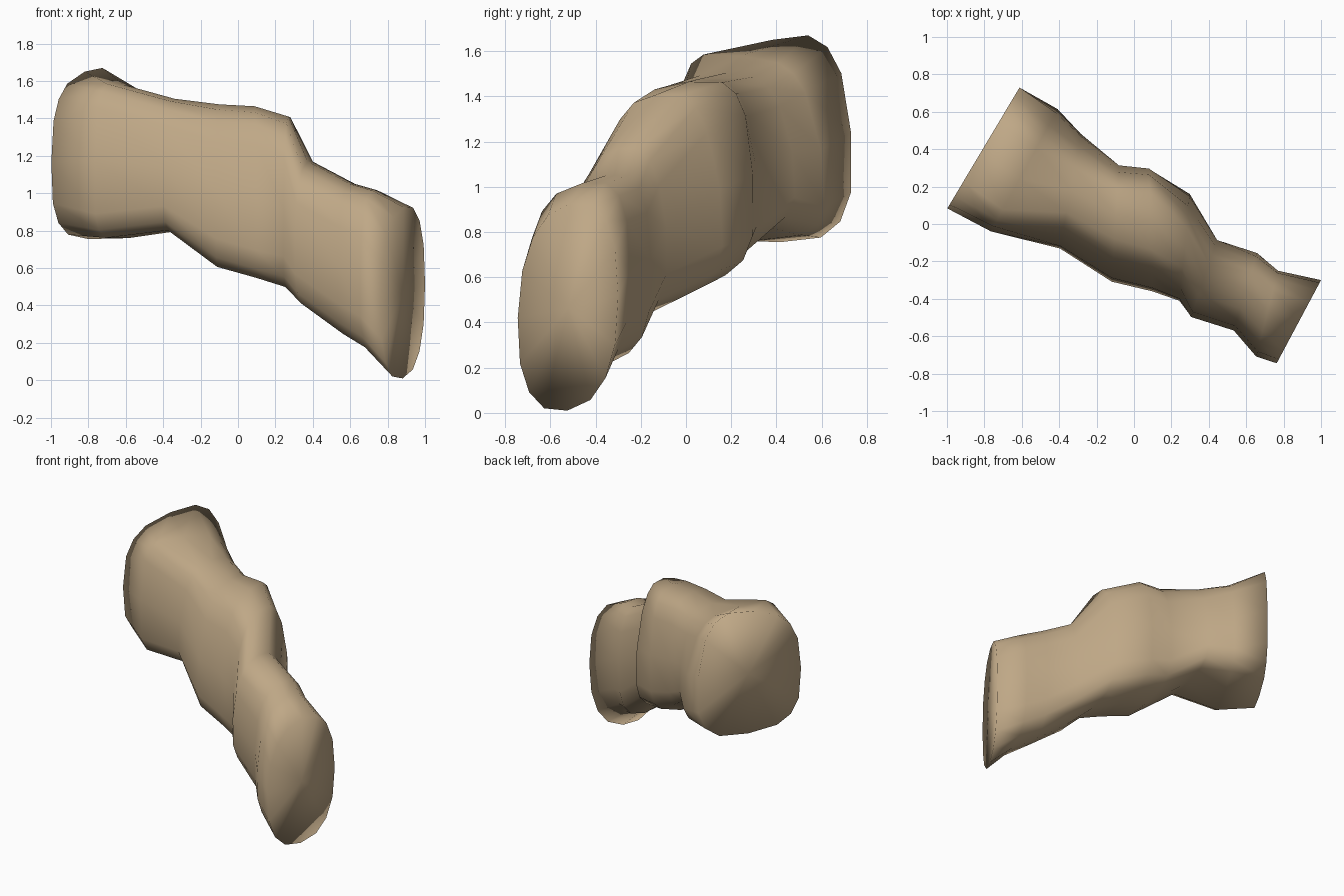
import bpy
import bmesh
import math
from mathutils import Vector

default_cube = bpy.data.objects.get("Cube")
if default_cube:
    bpy.data.objects.remove(default_cube, do_unlink=True)

SIDES = 16

# Cross-sections along the rock: front edge (x, y), back edge (x, y),
# bottom (front, back), top (front, back), roundness, inward lean (front, back)
SECTIONS = [
    ((-1, .08), (-.6, .75), (.76, .75), (1.57, 1.73), .64, (.02, .12)),
    ((-.77, -.05), (-.4, .63), (.74, .78), (1.61, 1.55), .44, (.06, .2)),
    ((-.4, -.15), (-.28, .5), (.78, .81), (1.51, 1.5), .56, (.2, .18)),
    ((-.12, -.33), (-.08, .33), (.57, .65), (1.46, 1.49), .57, (.25, .1)),
    ((.1, -.38), (.08, .31), (.51, .61), (1.44, 1.49), .52, (.22, .08)),
    ((.24, -.43), (.3, .18), (.46, .54), (1.38, 1.44), .6, (.2, .2)),
    ((.3, -.51), (.45, -.07), (.38, .42), (1.13, 1.21), .72, (.12, .15)),
    ((.53, -.58), (.66, -.15), (.22, .25), (1.01, 1.09), .68, (.1, .05)),
    ((.65, -.72), (.77, -.25), (.14, .2), (.97, 1.06), .68, (.1, 0)),
    ((.76, -.75), (1, -.3), (-.03, .05), (.87, .98), .82, (.05, 0)),
]


def rounded(value, power):
    """Push a sine or cosine towards a boxier outline."""
    return math.copysign(abs(value) ** power, value)


def mix(pair, amount):
    return pair[0] + (pair[1] - pair[0]) * amount


def add_ring(bm, front, back, bottom, top, power, lean):
    """Add one upright, rounded cross-section."""
    verts = []
    for i in range(SIDES):
        angle = 2 * math.pi * i / SIDES
        across = (rounded(math.cos(angle), power) + 1) / 2
        up = (rounded(math.sin(angle), power) + 1) / 2
        height = mix((mix(bottom, across), mix(top, across)), up)
        inward = up * up * (lean[0] * (1 - across) - lean[1] * across)
        spot = Vector(front).lerp(Vector(back), across + inward)
        verts.append(bm.verts.new((spot.x, spot.y, max(height, 0))))
    return verts


# Bent rock body, lofted through the sections and closed at both ends
bm = bmesh.new()
rings = [add_ring(bm, *section) for section in SECTIONS]
for first, second in zip(rings, rings[1:]):
    for i in range(SIDES):
        j = (i + 1) % SIDES
        bm.faces.new((first[i], first[j], second[j], second[i]))
caps = [bm.faces.new(rings[0]), bm.faces.new(rings[-1])]
bmesh.ops.poke(bm, faces=caps)
bmesh.ops.recalc_face_normals(bm, faces=bm.faces)

mesh = bpy.data.meshes.new("rock_body")
bm.to_mesh(mesh)
bm.free()
rock = bpy.data.objects.new("rock_body", mesh)
bpy.context.collection.objects.link(rock)

# Sandy stone colour
stone = bpy.data.materials.new("sandy_stone")
stone.use_nodes = True
colour = (.52, .39, .24, 1)
stone.diffuse_color = colour
stone.node_tree.nodes["Principled BSDF"].inputs["Base Color"].default_value = colour
mesh.materials.append(stone)

# Soft shading that rolls over the end rims
bpy.ops.object.select_all(action="DESELECT")
rock.select_set(True)
bpy.context.view_layer.objects.active = rock
bpy.ops.object.shade_smooth()
